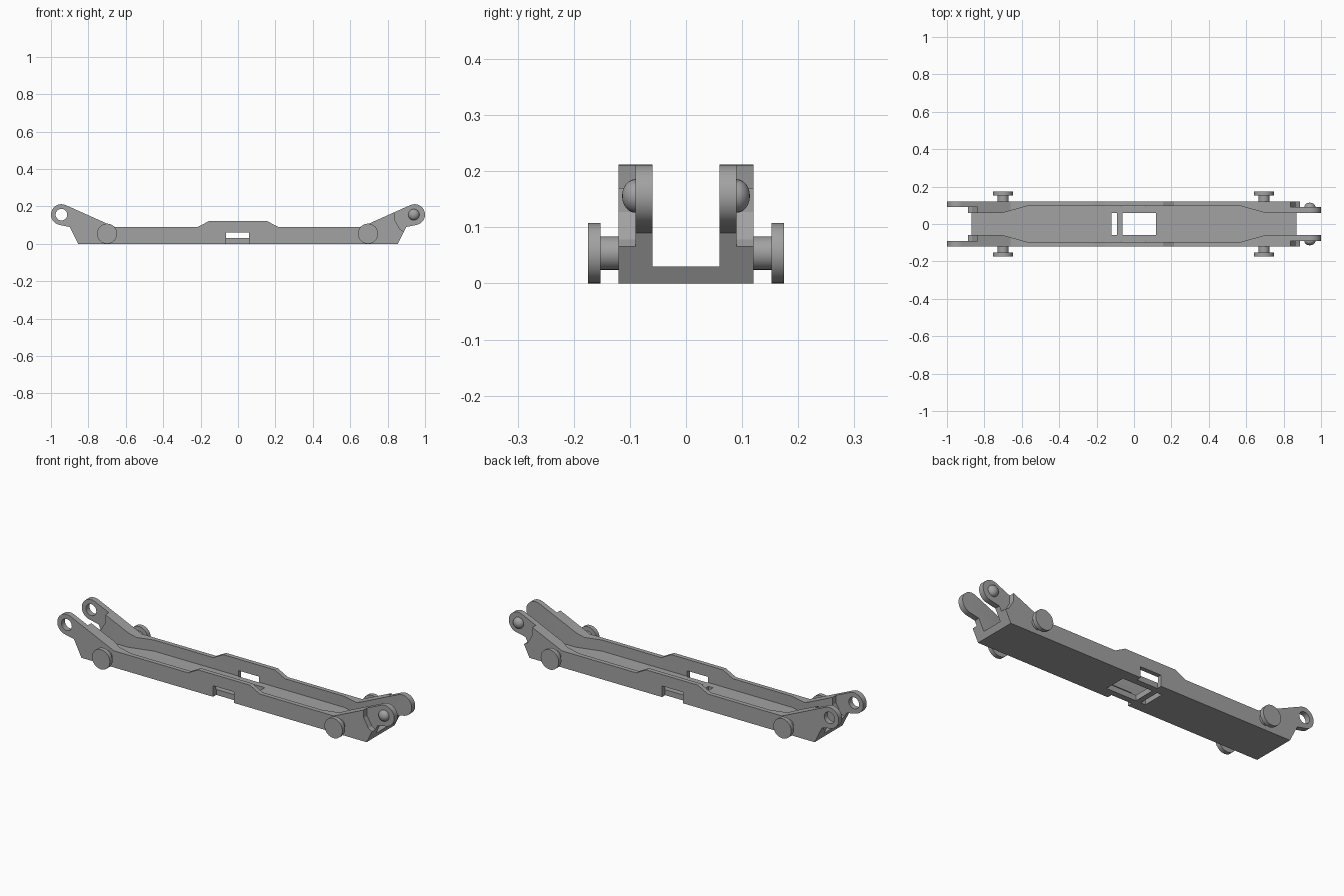
import bpy, bmesh, math
from mathutils import Matrix, Vector

cube = bpy.data.objects.get("Cube")
if cube:
    bpy.data.objects.remove(cube, do_unlink=True)

grey = bpy.data.materials.new("light_grey")
grey.use_nodes = True
COLOUR = (0.36, 0.36, 0.36, 1)
grey.diffuse_color = COLOUR
grey.node_tree.nodes["Principled BSDF"].inputs["Base Color"].default_value = COLOUR

EYE_X, EYE_Z, EYE_R = 0.944, 0.156, 0.056
HALF = 0.12


def finish(name, bm):
    bmesh.ops.recalc_face_normals(bm, faces=bm.faces)
    mesh = bpy.data.meshes.new(name)
    bm.to_mesh(mesh)
    bm.free()
    mesh.materials.append(grey)
    obj = bpy.data.objects.new(name, mesh)
    bpy.context.collection.objects.link(obj)
    return obj


def prism(name, points, shift):
    bm = bmesh.new()
    face = bm.faces.new([bm.verts.new(p) for p in points])
    new = bmesh.ops.extrude_face_region(bm, geom=[face])["geom"]
    moved = [v for v in new if isinstance(v, bmesh.types.BMVert)]
    bmesh.ops.translate(bm, verts=moved, vec=shift)
    return finish(name, bm)


def box(name, x0, x1, y0, y1, z0, z1):
    corners = [(x0, y0, z0), (x1, y0, z0), (x1, y1, z0), (x0, y1, z0)]
    return prism(name, corners, (0, 0, z1 - z0))


def disc(name, x, z, radius, y0, y1, sides=32, turn=0):
    angles = [math.tau * (i + turn) / sides for i in range(sides)]
    ring = [(x + radius * math.cos(a), y0, z + radius * math.sin(a)) for a in angles]
    return prism(name, ring, (0, y1 - y0, 0))


def smooth(obj, degrees=30):
    bpy.ops.object.select_all(action='DESELECT')
    obj.select_set(True)
    bpy.context.view_layer.objects.active = obj
    bpy.ops.object.shade_smooth_by_angle(angle=math.radians(degrees))


def cut(obj, cutter):
    cutter.hide_render = True
    mod = obj.modifiers.new("cut", 'BOOLEAN')
    mod.operation, mod.solver, mod.object = 'DIFFERENCE', 'EXACT', cutter
    bpy.context.view_layer.objects.active = obj
    bpy.ops.object.modifier_apply(modifier=mod.name)
    bpy.data.objects.remove(cutter, do_unlink=True)


# Beam: side profile with a rounded eye at each end
half = [(0.855, 0), (0.9, 0.09)]
for i in range(17):
    a = math.radians(-78 + 192 * i / 16)
    half.append((EYE_X + EYE_R * math.cos(a), EYE_Z + EYE_R * math.sin(a)))
half += [(0.66, 0.09), (0.215, 0.09), (0.155, 0.122)]
outline = half + [(-x, z) for x, z in reversed(half)]
beam = prism("link_beam", [(x, -HALF, z) for x, z in outline], (0, 2 * HALF, 0))

# Trough between the side walls, narrower at the ends
edge = [(1.1, 0.06), (0.7, 0.06), (0.57, 0.096)]
edge += [(-x, y) for x, y in reversed(edge)]
loop = edge + [(x, -y) for x, y in reversed(edge)]
cut(beam, prism("trough_cutter", [(x, y, 0.03) for x, y in loop], (0, 0, 0.4)))

# Openings through the floor
cut(beam, box("slot_cutter", -0.12, -0.092, -0.06, 0.06, -0.1, 0.1))
cut(beam, box("window_cutter", -0.062, 0.118, -0.06, 0.06, -0.1, 0.1))

for s in (-1, 1):
    # Side notch, and clearance around the eyes: inner at one end, outer at the other
    lo, hi = sorted((s * 0.093, s * 0.2))
    cut(beam, box("notch_cutter", -0.065, 0.06, lo, hi, -0.1, 0.06))
    cut(beam, disc("outer_clearance", EYE_X, EYE_Z, 0.11, s * 0.09, s * 0.2, 12, 0.5))
    cut(beam, disc("inner_clearance", -EYE_X, EYE_Z, 0.11, s * 0.03, s * 0.09, 12, 0.5))
cut(beam, disc("eye_hole_cutter", -EYE_X, EYE_Z, 0.031, -0.3, 0.3))
smooth(beam, 20)

for s, side in ((-1, "right"), (1, "left")):
    # Domed pin on the outside of each inner eye
    bm = bmesh.new()
    bmesh.ops.create_uvsphere(bm, u_segments=24, v_segments=12, radius=0.03)
    low = bmesh.ops.bisect_plane(bm, geom=bm.verts[:] + bm.edges[:] + bm.faces[:],
                                 plane_co=(0, 0, 0), plane_no=(0, 0, 1), clear_inner=True)
    bmesh.ops.scale(bm, verts=bm.verts, vec=(1, 1, 0.8))
    bmesh.ops.rotate(bm, verts=bm.verts, matrix=Matrix.Rotation(-s * math.pi / 2, 3, 'X'))
    bmesh.ops.translate(bm, verts=bm.verts, vec=Vector((EYE_X - 0.004, s * 0.09, EYE_Z)))
    smooth(finish(side + "_dome_pin", bm))

    # Side studs: shaft and round cap
    for x, end in ((-0.7, "rear"), (0.695, "front")):
        smooth(disc(f"{side}_{end}_stud_shaft", x, 0.054, 0.03, s * 0.11, s * 0.153, 24))
        smooth(disc(f"{side}_{end}_stud_cap", x, 0.054, 0.054, s * 0.152, s * 0.175, 24))
